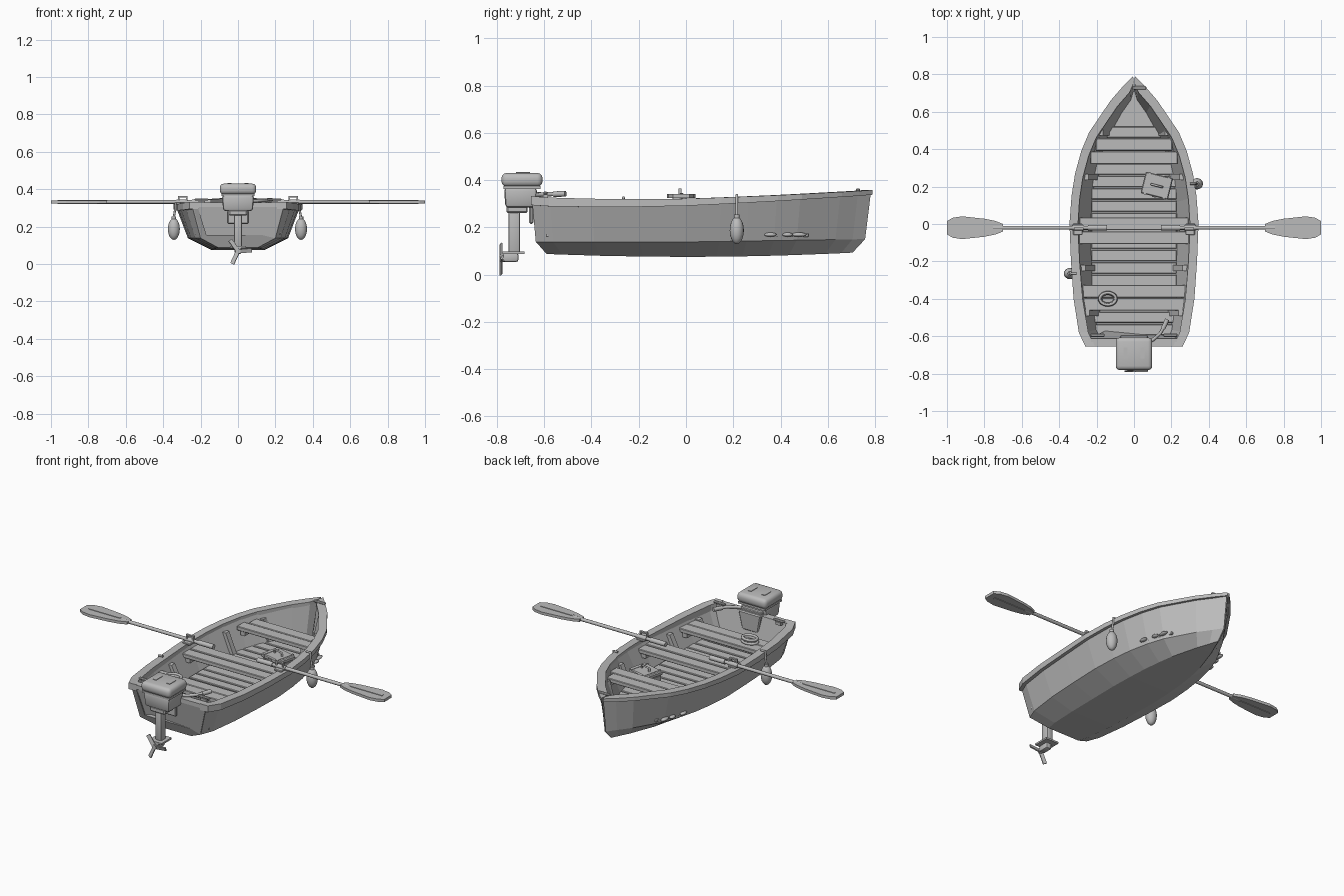
import bpy, bmesh, math
from mathutils import Vector, Matrix

if "Cube" in bpy.data.objects:
    bpy.data.objects.remove(bpy.data.objects["Cube"])

GREY = bpy.data.materials.new("plain grey")
GREY.diffuse_color = (0.5, 0.5, 0.5, 1)
GREY.use_nodes = True
GREY.node_tree.nodes["Principled BSDF"].inputs["Base Color"].default_value = GREY.diffuse_color


def finish(bm, name, smooth=False):
    bmesh.ops.recalc_face_normals(bm, faces=bm.faces)
    me = bpy.data.meshes.new(name)
    bm.to_mesh(me)
    bm.free()
    me.materials.append(GREY)
    ob = bpy.data.objects.new(name, me)
    bpy.context.collection.objects.link(ob)
    if smooth:
        bpy.ops.object.select_all(action='DESELECT')
        ob.select_set(True)
        bpy.context.view_layer.objects.active = ob
        bpy.ops.object.shade_smooth_by_angle(angle=math.radians(40))
    return ob


def loft(rings, name, smooth=False):
    bm = bmesh.new()
    vs = [[bm.verts.new(p) for p in r] for r in rings]
    n = len(vs[0])
    for a, b in zip(vs, vs[1:]):
        for i in range(n):
            bm.faces.new((a[i], a[(i + 1) % n], b[(i + 1) % n], b[i]))
    bm.faces.new(vs[0])
    bm.faces.new(vs[-1])
    return finish(bm, name, smooth)


def box(name, c, s, rot=(0, 0, 0), bevel=0.0, seg=1, taper=1.0):
    bm = bmesh.new()
    bmesh.ops.create_cube(bm, size=1)
    for v in bm.verts:
        k = taper if v.co.z < 0 else 1
        v.co = Vector((v.co.x * s[0] * k, v.co.y * s[1] * k, v.co.z * s[2]))
    if bevel:
        bmesh.ops.bevel(bm, geom=bm.edges[:], offset=bevel, segments=seg, affect='EDGES', profile=0.5)
    m = Matrix.Identity(4)
    for a, ax in zip(rot, 'XYZ'):
        m = Matrix.Rotation(a, 4, ax) @ m
    bm.transform(Matrix.Translation(c) @ m)
    return finish(bm, name, seg > 1)


def rod(name, a, b, r, r2=None, n=12):
    a, b = Vector(a), Vector(b)
    bm = bmesh.new()
    bmesh.ops.create_cone(bm, cap_ends=True, segments=n, radius1=r,
                          radius2=r if r2 is None else r2, depth=(b - a).length)
    q = (b - a).to_track_quat('Z', 'Y').to_matrix().to_4x4()
    bm.transform(Matrix.Translation((a + b) / 2) @ q)
    return finish(bm, name, True)


def ball(name, c, s):
    bm = bmesh.new()
    bmesh.ops.create_uvsphere(bm, u_segments=16, v_segments=10, radius=1)
    bm.transform(Matrix.Translation(c) @ Matrix.Diagonal((*s, 1)))
    return finish(bm, name, True)


def tube(name, pts, r, cyclic=False):
    cu = bpy.data.curves.new(name, 'CURVE')
    cu.dimensions = '3D'
    cu.bevel_depth, cu.bevel_resolution, cu.use_fill_caps = r, 2, True
    sp = cu.splines.new('POLY')
    sp.points.add(len(pts) - 1)
    for p, q in zip(sp.points, pts):
        p.co = (*q, 1)
    sp.use_cyclic_u = cyclic
    cu.materials.append(GREY)
    bpy.context.collection.objects.link(bpy.data.objects.new(name, cu))


# sheer plan: y, half width, top height
PLAN = [(-.655, .26, .332), (-.58, .295, .326), (-.40, .323, .321), (-.2, .337, .319),
        (0, .345, .321), (.15, .334, .326), (.27, .315, .331), (.39, .282, .336), (.49, .24, .341),
        (.66, .125, .35), (.735, .06, .354), (.79, .006, .358)]


def plan(y):
    for a, b in zip(PLAN, PLAN[1:]):
        if y <= b[0]:
            k = (y - a[0]) / (b[0] - a[0])
            return a[1] + (b[1] - a[1]) * k, a[2] + (b[2] - a[2]) * k
    return PLAN[-1][1:]


def along(y, start, end):
    return start + (end - start) * (y + .655) / 1.445


# hull shell: outer skin with chine and flat bottom, plus inner skin
rings, outer = [], []
for y, w, z in PLAN:
    wo = max(w - .01, .004)
    keel = .075 + .014 * (y / .7) ** 2
    chine = .138 + .012 * max(y, 0) / .79
    o = [(wo, along(y, -.652, .783), z - .006), (wo * .8, along(y, -.635, .758), chine),
         (wo * .42, along(y, -.59, .705), keel)]
    wi = max(w - .038, .002)
    i = [(wi * .76, along(y, -.634, .715), .155), (wi, along(y, -.651, .762), z - .006)]
    mir = lambda ps: [(-p[0], p[1], p[2]) for p in reversed(ps)]
    outer.append(o + mir(o))
    rings.append(o + mir(o) + mir(i) + i)
loft(rings, "hull")
loft([[(x * .985, y + d, z + .003) for x, y, z in outer[0]] for d in (-.001, .04)], "transom")

# gunwale rails and transom cap
for s, nm in ((1, "right"), (-1, "left")):
    rs = []
    for y, w, z in PLAN:
        wi, yi = max(w - along(y, .052, .036), 0), along(y, -.655, .757)
        t = along(y, .038, .02)
        rs.append([(s * w, y, z), (s * w, y, z - t), (s * wi, yi, z - t), (s * wi, yi, z)])
    loft(rs, nm + "_gunwale")
box("transom_cap", (0, -.634, .318), (.46, .042, .024))

# floorboards
for k in range(17):
    y = -.565 + k * .066
    h = min((plan(y + .02)[0] - .01) * .80, .228)
    box("floorboard", (0, y, .166), (2 * h, .058, .016), bevel=.003)

# seats made of planks, with side ledges
for nm, ys, z in (("aft_seat", (-.36, -.43), .265), ("middle_seat", (.002, -.073), .275),
                  ("bow_seat", (.425, .354), .29)):
    for y in ys:
        h = plan(y + .03)[0] - .05
        box(nm, (0, y, z), (2 * h, .067, .024), bevel=.003)
    for s in (1, -1):
        yc = sum(ys) / 2
        box(nm + "_ledge", (s * (plan(yc)[0] - .085), yc, z - .024), (.03, .13, .025))

# ribs leaning along the inner sides
for y in (.49, .25, -.235, -.475):
    w, z = plan(y)
    for s in (1, -1):
        rs = [[(s * (x - d), y + e, zz) for d, e in ((-.006, -.016), (.028, -.016), (.028, .016), (-.006, .016))]
              for x, zz in (((w - .038) * .77, .157), (w - .046, z - .04))]
        loft(rs, "rib")

# oars with flat blades, and oarlocks
OY, OZ = -.02, .332
BLADE = [(.70, .02), (.74, .036), (.80, .048), (.92, .061), (.97, .053), (1.0, .035)]
for s in (1, -1):
    rod("oar_shaft", (s * .23, OY, OZ), (s * .76, OY, OZ), .010)
    rod("oar_grip", (s * .145, OY, OZ), (s * .245, OY, OZ), .014)
    rod("oar_collar", (s * .27, OY, OZ), (s * .33, OY, OZ), .0135)
    loft([[(s * x, OY - h, OZ - .008), (s * x, OY + h, OZ - .008), (s * x, OY + h, OZ + .008),
           (s * x, OY - h, OZ + .008)] for x, h in BLADE], "oar_blade")
    box("blade_spine", (s * .86, OY, OZ), (.21, .014, .022))
    box("oarlock_plate", (s * .30, OY - .008, .322), (.05, .06, .012), bevel=.003)
    for d in (-.021, .021):
        box("oarlock_post", (s * .295 + d, OY - .006, .343), (.008, .013, .044))
    box("oarlock_bar", (s * .295, OY - .006, .361), (.05, .013, .008))

# cleats at the stern and bow
for x, y, z in ((-.195, -.595, .335), (.195, -.595, .335), (.028, .728, .348)):
    box("cleat_base", (x, y, z - .006), (.035, .02, .018))
    box("cleat_bar", (x, y, z + .01), (.075, .018, .012), bevel=.004)

# fenders hung on ropes
for x, y in ((.337, .215), (-.343, -.265)):
    s = 1 if x > 0 else -1
    w, z = plan(y)
    ball("fender", (x, y, .187), (.032, .03, .058))
    rod("fender_neck", (x, y, .235), (x, y, .255), .012)
    tube("fender_rope", [(x, y, .25), (s * (w + .004), y, z - .03), (s * (w + .002), y, z + .006),
                         (s * (w - .025), y, z + .006)], .006)

# small raised oval plates on the bow sides
for y, r in ((.357, .026), (.43, .022), (.478, .032)):
    w = plan(y)[0] - .01
    for s in (1, -1):
        ball("side_plate", (s * (w * .828), y, .169), (.014, r, .009))

# tackle box with lid, straps and handle
A = math.radians(-14)
def on_box(x, y, z):
    return Matrix.Translation((.122, .205, z)) @ Matrix.Rotation(A, 4, 'Z') @ Vector((x, y, 0))
box("tackle_box", on_box(0, 0, .212), (.14, .108, .08), (0, 0, A), .005)
box("tackle_lid", on_box(0, 0, .262), (.15, .118, .024), (0, 0, A), .005)
for x in (-.052, .052):
    box("box_strap", on_box(x, 0, .24), (.012, .122, .072), (0, 0, A))
tube("box_handle", [on_box(-.03, 0, .27), on_box(-.03, 0, .292), on_box(.03, 0, .292), on_box(.03, 0, .27)], .006)
box("box_latch", on_box(0, -.06, .25), (.025, .008, .03), (0, 0, A))

# coiled rope on the aft seat
for k, r in enumerate((.045, .038, .043)):
    tube("rope_coil", [(-.14 + r * math.cos(t * math.pi / 12), -.40 + .75 * r * math.sin(t * math.pi / 12),
                        .283 + .01 * k) for t in range(24)], .008, True)

# outboard motor
box("motor_cowl", (0, -.694, .401), (.195, .174, .058), bevel=.022, seg=3)
box("motor_band", (0, -.694, .369), (.178, .156, .012))
box("motor_body", (0, -.70, .325), (.172, .14, .084), bevel=.014, seg=2, taper=.92)
box("motor_neck", (0, -.715, .275), (.10, .09, .03), bevel=.006)
for x in (-.045, .045):
    box("cowl_vent", (x, -.69, .430), (.022, .06, .006))
box("clamp_bracket", (0, -.655, .26), (.11, .018, .09), bevel=.005)
box("clamp_top", (0, -.635, .338), (.14, .05, .022), bevel=.004)
box("clamp_block", (0, -.609, .282), (.15, .03, .11), bevel=.006, taper=.7)
box("motor_leg", (0, -.727, .185), (.042, .05, .20), bevel=.01, seg=2)
box("cavitation_plate", (0, -.73, .092), (.085, .094, .01))
box("gearcase", (0, -.742, .072), (.036, .065, .036), bevel=.008, seg=2)
rod("propeller_hub", (0, -.79, .068), (0, -.76, .068), .014)
for a in (5, 125, 245):
    t = math.radians(a)
    box("propeller_blade", (.039 * math.cos(t), -.783, .068 + .039 * math.sin(t)), (.07, .007, .022),
        (math.radians(20), -t, 0))

# tiller arm
tube("tiller", [(.03, -.645, .335), (.10, -.62, .338), (.14, -.585, .34), (.16, -.55, .341)], .009)
rod("tiller_grip", (.155, -.56, .34), (.178, -.51, .342), .012)
